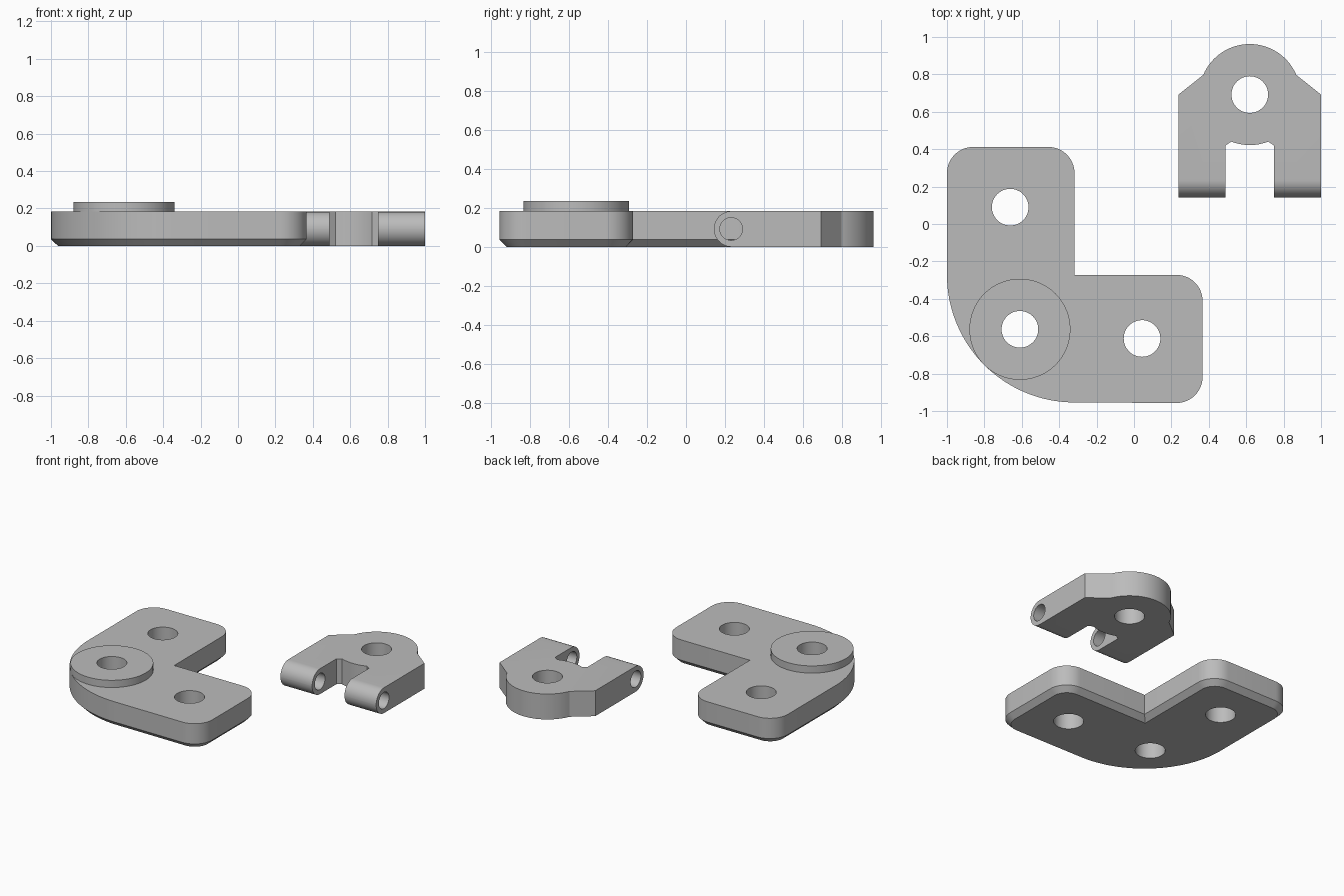
import bpy, bmesh, math
from mathutils import Matrix

if "Cube" in bpy.data.objects:
    bpy.data.objects.remove(bpy.data.objects["Cube"])

T = 0.183          # plate thickness
HOLE = 0.098       # screw hole radius
SEG = 48

grey = bpy.data.materials.new("plain_grey")
grey.diffuse_color = (0.5, 0.5, 0.5, 1)
grey.use_nodes = True
grey.node_tree.nodes["Principled BSDF"].inputs["Base Color"].default_value = grey.diffuse_color


def arc(cx, cy, r, a0, a1, n):
    return [(cx + r * math.cos(math.radians(a0 + (a1 - a0) * i / n)),
             cy + r * math.sin(math.radians(a0 + (a1 - a0) * i / n)))
            for i in range(n + 1)]


def loft(name, layers):
    """Solid skinned through (outline, z) layers with matching points."""
    bm = bmesh.new()
    rings = [[bm.verts.new((x, y, z)) for x, y in pts] for pts, z in layers]
    n = len(rings[0])
    bm.faces.new(rings[0][::-1])
    bm.faces.new(rings[-1])
    for a, b in zip(rings, rings[1:]):
        for i in range(n):
            j = (i + 1) % n
            bm.faces.new((a[i], a[j], b[j], b[i]))
    return bm


def finish(name, bm):
    bmesh.ops.recalc_face_normals(bm, faces=bm.faces)
    me = bpy.data.meshes.new(name)
    bm.to_mesh(me)
    bm.free()
    me.materials.append(grey)
    ob = bpy.data.objects.new(name, me)
    bpy.context.collection.objects.link(ob)
    return ob


def drill(ob, centre, radius, length, axis='Z'):
    """Cut a round hole through the part."""
    bm = bmesh.new()
    m = Matrix.Translation(centre)
    if axis == 'X':
        m = m @ Matrix.Rotation(math.pi / 2, 4, 'Y')
    bmesh.ops.create_cone(bm, cap_ends=True, segments=SEG, radius1=radius,
                          radius2=radius, depth=length, matrix=m)
    cutter = finish("cutter", bm)
    cutter.hide_render = True
    mod = ob.modifiers.new("hole", 'BOOLEAN')
    mod.operation, mod.solver, mod.object = 'DIFFERENCE', 'EXACT', cutter
    bpy.context.view_layer.objects.active = ob
    bpy.ops.object.modifier_apply(modifier=mod.name)
    bpy.data.objects.remove(cutter)


def smooth(ob):
    bpy.ops.object.select_all(action='DESELECT')
    ob.select_set(True)
    bpy.context.view_layer.objects.active = ob
    bpy.ops.object.shade_smooth_by_angle(angle=math.radians(25))


# L-shaped plate, chamfered all round its lower edge
def l_outline(d):
    r = 0.14
    x0, x1, x2 = -1.0, -0.318, 0.367
    y0, y1, y2 = -0.957, -0.272, 0.412
    return (arc(x1, y1, x1 - x0 - d, 180, 270, 32)
            + arc(x2 - r, y0 + r, r - d, 270, 360, 12)
            + arc(x2 - r, y1 - r, r - d, 0, 90, 12)
            + [(x1 - d, y1 - d)]
            + arc(x1 - r, y2 - r, r - d, 0, 90, 12)
            + arc(x0 + r, y2 - r, r - d, 90, 180, 12))


plate = finish("corner_plate", loft("corner_plate", [
    (l_outline(0.037), 0), (l_outline(0), 0.037), (l_outline(0), T)]))
pivot = (-0.61, -0.563)
for x, y in ((-0.662, 0.09), pivot, (0.043, -0.612)):
    drill(plate, (x, y, T / 2), HOLE, 0.6)
smooth(plate)

# raised washer on the corner
washer = finish("pivot_washer", loft("pivot_washer", [
    (arc(*pivot, 0.27, 0, 357.5, 143), T), (arc(*pivot, 0.27, 0, 357.5, 143), 0.235)]))
drill(washer, (*pivot, 0.2), HOLE, 0.6)
smooth(washer)

# forked hinge bracket
CX, CY, END = 0.619, 0.692, 0.143
a = math.degrees(math.asin(0.105 / 0.27))
b = math.degrees(math.acos(0.098 / 0.27))
outline = ([(1.0, END), (1.0, CY)]
           + arc(CX, CY, 0.27, a, 180 - a, 36)
           + [(0.238, CY), (0.238, END), (0.49, END), (0.49, 0.42)]
           + arc(CX, CY, 0.27, 180 + b, 360 - b, 12)
           + [(0.748, 0.42), (0.748, END)])
bm = loft("hinge_bracket", [(outline, 0), (outline, T)])
# round the leg ends into barrels
ends = [e for e in bm.edges if all(abs(v.co.y - END) < 1e-4 for v in e.verts)
        and abs(e.verts[0].co.z - e.verts[1].co.z) < 1e-4]
bmesh.ops.bevel(bm, geom=ends, offset=T / 2 - 0.0005, offset_type='OFFSET',
                segments=12, profile=0.5, affect='EDGES')
bracket = finish("hinge_bracket", bm)
drill(bracket, (CX, CY, T / 2), HOLE, 0.6)
drill(bracket, (CX, END + T / 2 - 0.003, T / 2), 0.058, 1.2, 'X')
smooth(bracket)
